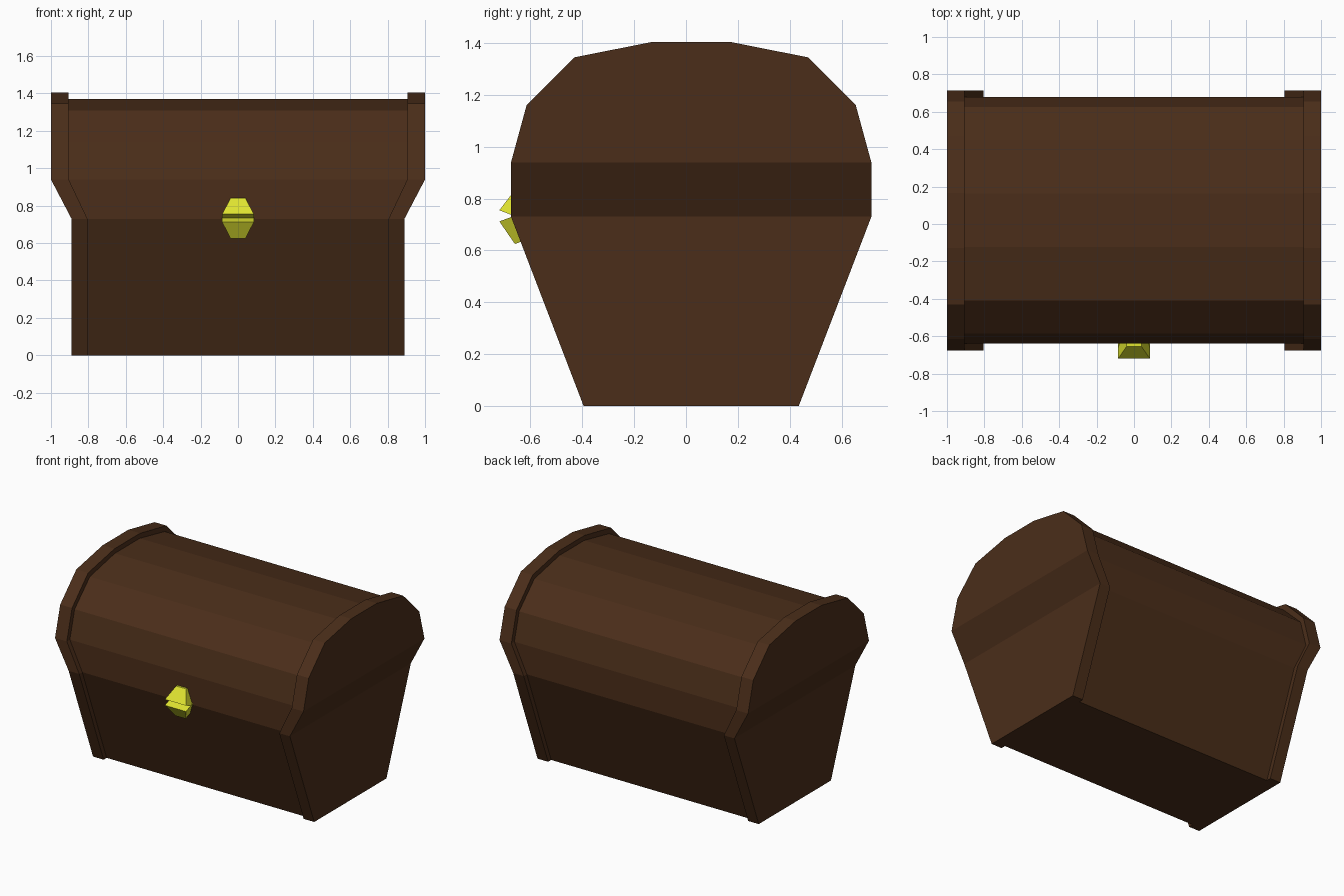
import bpy, bmesh

if "Cube" in bpy.data.objects:
    bpy.data.objects.remove(bpy.data.objects["Cube"])

Y0 = 0.02      # chest centre; the lock sticks out in front
SEAM = 0.73    # height where the lid meets the base


def material(name, rgb):
    m = bpy.data.materials.new(name)
    m.diffuse_color = (*rgb, 1)
    m.use_nodes = True
    m.node_tree.nodes["Principled BSDF"].inputs["Base Color"].default_value = m.diffuse_color
    return m


wood = material("dark_wood", (0.07, 0.027, 0.010))
brass = material("brass", (0.75, 0.78, 0.03))


def finish(name, bm, mat, mirror=False):
    bmesh.ops.recalc_face_normals(bm, faces=bm.faces)
    me = bpy.data.meshes.new(name)
    bm.to_mesh(me)
    bm.free()
    me.materials.append(mat)
    ob = bpy.data.objects.new(name, me)
    bpy.context.collection.objects.link(ob)
    if mirror:
        ob.modifiers.new("Mirror", 'MIRROR').use_mirror_merge = False
    return ob


def shell(name, rings, cap_last=False, mirror=False):
    """Skin between cross-sections; each ring is (half profile, x low, x high)."""
    bm = bmesh.new()
    rows = []
    for levels, x_low, x_high in rings:
        pts = [(-h, z) for h, z in levels] + [(h, z) for h, z in reversed(levels)]
        rows.append([bm.verts.new((x_low if z <= SEAM else x_high, Y0 + y, z))
                     for y, z in pts])
    for a, b in zip(rows, rows[1:]):
        for i in range(len(a) - 1):
            f = bm.faces.new((a[i], a[i + 1], b[i + 1], b[i]))
            f.normal_update()
            if f.calc_area() < 1e-6:
                bm.faces.remove(f)
    if cap_last:
        r, n = rows[-1], len(rows[-1])
        for i in range(n // 2 - 1):
            bm.faces.new((r[i], r[i + 1], r[n - 2 - i], r[n - 1 - i]))
    return finish(name, bm, wood, mirror)


# Half profiles (half depth, height): end bands and recessed panels
base_outer = [(0.695, SEAM), (0.415, 0.0)]
base_inner = [(0.66, SEAM), (0.38, 0.0)]
lid_outer = [(0.695, SEAM), (0.695, 0.94), (0.635, 1.16), (0.45, 1.345), (0.147, 1.405)]
lid_inner = [(0.66, SEAM), (0.66, 0.94), (0.605, 1.14), (0.43, 1.31), (0.143, 1.37)]

# Panels between the bands, then raised end bands with their end walls
for part, outer, inner in (("base", base_outer, base_inner),
                           ("lid", lid_outer, lid_inner)):
    shell(part + "_panel", [(inner, -0.805, -0.905), (inner, 0.805, 0.905)])
    shell(part + "_end_bands",
          [(inner, 0.805, 0.905), (outer, 0.805, 0.905), (outer, 0.89, 1.0)],
          cap_last=True, mirror=True)


# Lock: two tapered wedges, each a side profile of (half width, y, z)
def wedge(name, side):
    bm = bmesh.new()
    left = [bm.verts.new((-w, y, z)) for w, y, z in side]
    right = [bm.verts.new((w, y, z)) for w, y, z in side]
    bm.faces.new(left)
    bm.faces.new(right[::-1])
    for i in range(4):
        j = (i + 1) % 4
        bm.faces.new((left[i], right[i], right[j], left[j]))
    finish(name, bm, brass)


wedge("lock_hasp", [(0.04, -0.655, 0.84), (0.085, -0.72, 0.755),
                    (0.085, -0.63, 0.72), (0.04, -0.63, 0.84)])
wedge("lock_plate", [(0.085, -0.72, 0.712), (0.04, -0.66, 0.625),
                     (0.04, -0.59, 0.65), (0.085, -0.63, 0.745)])
